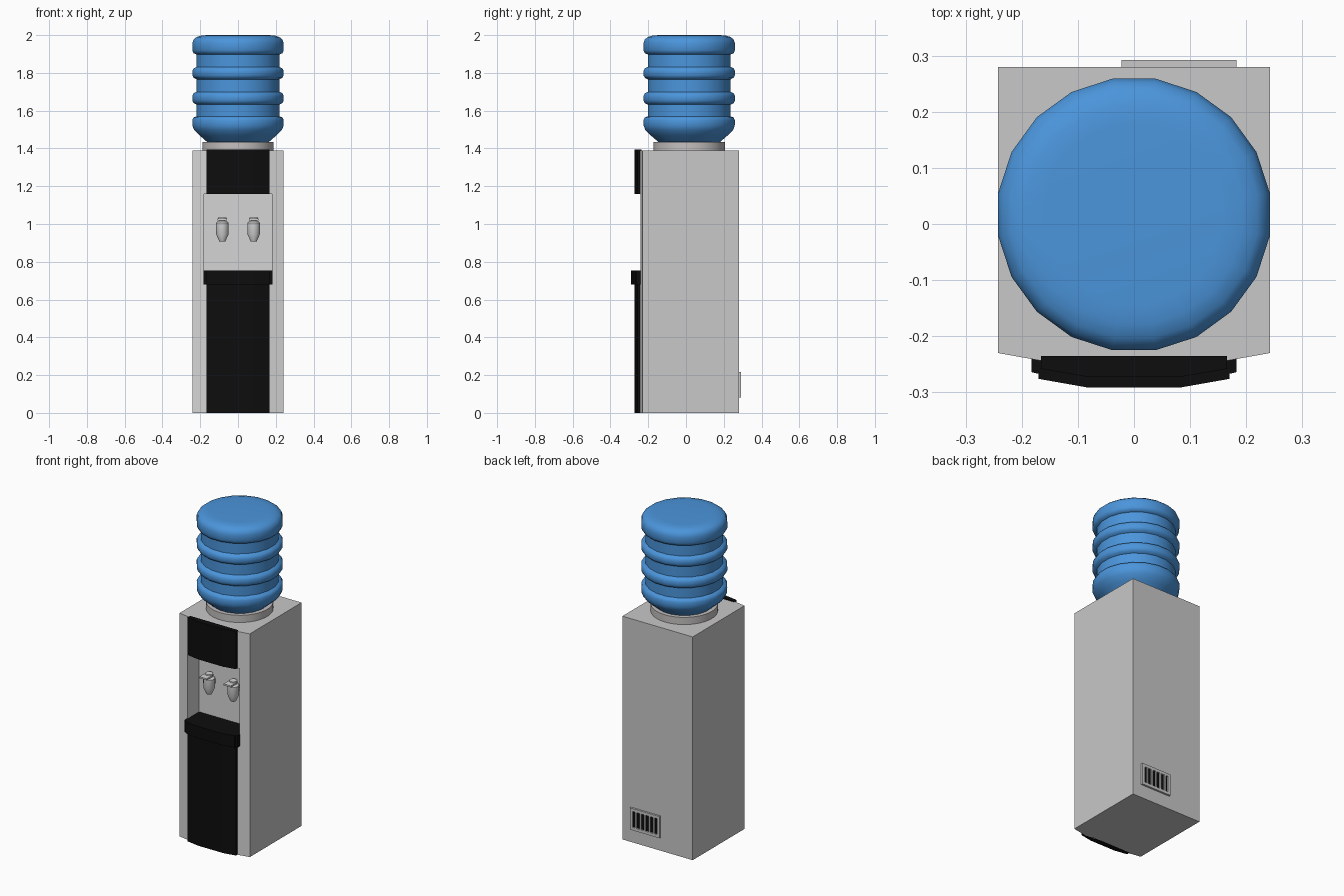
import bpy, bmesh, math
from mathutils import Matrix

cube = bpy.data.objects.get("Cube")
if cube:
    bpy.data.objects.remove(cube, do_unlink=True)


def material(name, r, g, b):
    m = bpy.data.materials.new(name)
    m.use_nodes = True
    m.diffuse_color = (r, g, b, 1)
    bsdf = next(n for n in m.node_tree.nodes if n.type == 'BSDF_PRINCIPLED')
    bsdf.inputs["Base Color"].default_value = (r, g, b, 1)
    return m


GREY = material("cabinet grey", 0.58, 0.58, 0.58)
LIGHT = material("niche light grey", 0.66, 0.66, 0.66)
COLLAR = material("collar grey", 0.56, 0.53, 0.53)
BLACK = material("black plastic", 0.004, 0.004, 0.004)
BLUE = material("bottle blue", 0.07, 0.30, 0.71)


def finish(name, bm, mat):
    bmesh.ops.recalc_face_normals(bm, faces=bm.faces)
    mesh = bpy.data.meshes.new(name)
    bm.to_mesh(mesh)
    bm.free()
    mesh.materials.append(mat)
    ob = bpy.data.objects.new(name, mesh)
    bpy.context.scene.collection.objects.link(ob)
    return ob


def box(name, x0, x1, y0, y1, z0, z1, mat):
    bm = bmesh.new()
    size = Matrix.Diagonal((x1 - x0, y1 - y0, z1 - z0, 1))
    centre = Matrix.Translation(((x0 + x1) / 2, (y0 + y1) / 2, (z0 + z1) / 2))
    bmesh.ops.create_cube(bm, size=1, matrix=centre @ size)
    return finish(name, bm, mat)


def prism(name, half, z0, z1, mat):
    """Upright prism from the right half of a plan outline, mirrored in x."""
    outline = half + [(-x, y) for x, y in reversed(half)]
    bm = bmesh.new()
    rings = [[bm.verts.new((x, y, z)) for x, y in outline] for z in (z0, z1)]
    bm.faces.new(rings[0])
    bm.faces.new(rings[1])
    n = len(outline)
    for i in range(n):
        j = (i + 1) % n
        bm.faces.new((rings[0][i], rings[0][j], rings[1][j], rings[1][i]))
    return finish(name, bm, mat)


def lathe(name, profile, x, y, sides, mat, angle=40):
    """Closed solid of revolution about an upright axis."""
    bm = bmesh.new()
    rings = []
    for r, z in profile:
        turn = [(i + 0.5) * math.tau / sides for i in range(sides)]
        rings.append([bm.verts.new((x + r * math.cos(a), y + r * math.sin(a), z)) for a in turn])
    for low, high in zip(rings, rings[1:]):
        for i in range(sides):
            j = (i + 1) % sides
            bm.faces.new((low[i], low[j], high[j], high[i]))
    bm.faces.new(rings[0])
    bm.faces.new(rings[-1])
    ob = finish(name, bm, mat)
    bpy.ops.object.select_all(action='DESELECT')
    ob.select_set(True)
    bpy.context.view_layer.objects.active = ob
    bpy.ops.object.shade_smooth_by_angle(angle=math.radians(angle))
    return ob


# Cabinet with a bowed front and a dispensing niche cut into it
NICHE_X, NICHE_BACK, NICHE_LOW, NICHE_TOP = 0.18, -0.125, 0.74, 1.16
cabinet = prism("cabinet", [(0.242, 0.28), (0.242, -0.23), (0.085, -0.258)], 0, 1.39, GREY)
cutter = box("niche_cutter", -NICHE_X, NICHE_X, -0.4, NICHE_BACK, NICHE_LOW, NICHE_TOP, LIGHT)
cutter.hide_render = True
cut = cabinet.modifiers.new("niche", 'BOOLEAN')
cut.operation = 'DIFFERENCE'
cut.solver = 'EXACT'
cut.object = cutter
bpy.context.view_layer.update()
carved = bpy.data.meshes.new_from_object(cabinet.evaluated_get(bpy.context.evaluated_depsgraph_get()))
cabinet.modifiers.clear()
cabinet.data = carved
bpy.data.objects.remove(cutter, do_unlink=True)

# Niche lining is lighter than the cabinet
carved.materials.clear()
carved.materials.append(GREY)
carved.materials.append(LIGHT)
for f in carved.polygons:
    c = f.center
    inside = abs(c.x) < NICHE_X + 0.001 and c.y > -0.25 and c.y < NICHE_BACK + 0.001
    f.material_index = int(inside and NICHE_LOW - 0.001 < c.z < NICHE_TOP + 0.001)

# Black front panels and drip tray
panel = [(0.166, -0.235), (0.166, -0.258), (0.085, -0.272)]
prism("lower_panel", panel, 0, 0.70, BLACK)
prism("upper_panel", panel, NICHE_TOP, 1.395, BLACK)
tray = [(0.183, -0.235), (0.183, -0.264), (0.17, -0.267), (0.17, -0.276), (0.085, -0.291)]
prism("drip_tray", tray, 0.68, 0.753, BLACK)
box("niche_floor", -NICHE_X, NICHE_X, -0.245, NICHE_BACK, NICHE_LOW, 0.752, BLACK)

# Two taps with forward levers
TAP_Y = -0.165
for side, x in (("right", -0.083), ("left", 0.083)):
    lathe(side + "_tap", [(0.016, 0.907), (0.033, 0.945), (0.034, 1.005), (0.026, 1.014),
                          (0.015, 1.016), (0.015, 1.022), (0.024, 1.024), (0.022, 1.034)],
          x, TAP_Y, 16, LIGHT)
    box(side + "_tap_lever", x - 0.025, x + 0.025, TAP_Y - 0.06, TAP_Y, 1.018, 1.028, LIGHT)
    box(side + "_tap_mount", x - 0.015, x + 0.015, TAP_Y, NICHE_BACK + 0.005, 0.96, 0.99, LIGHT)

# Collar and ribbed bottle
AXIS_Y = 0.017
lathe("bottle_collar", [(0.19, 1.385), (0.19, 1.435)], 0, AXIS_Y, 32, COLLAR)


def rib(z0, z1):
    h = z1 - z0
    return [(0.222, z0), (0.238, z0 + 0.12 * h), (0.245, z0 + 0.32 * h),
            (0.245, z0 + 0.68 * h), (0.238, z0 + 0.88 * h), (0.222, z1)]


base = [(0.16, 1.43), (0.172, 1.44), (0.205, 1.468), (0.235, 1.497), (0.244, 1.52),
        (0.245, 1.55), (0.238, 1.564), (0.222, 1.57)]
crown = [(0.222, 1.898), (0.238, 1.904), (0.245, 1.92), (0.245, 1.957), (0.238, 1.977),
         (0.222, 1.99), (0.195, 1.998), (0.16, 2.0)]
lathe("water_bottle", base + rib(1.632, 1.70) + rib(1.766, 1.832) + crown, 0, AXIS_Y, 20, BLUE, 50)

# Rear vent: backing plate, frame rails and upright bars
X0, X1, Z0, Z1, EDGE, SLOTS = -0.022, 0.183, 0.082, 0.217, 0.018, 6
box("vent_slots", X0 + 0.005, X1 - 0.005, 0.275, 0.284, Z0 + 0.005, Z1 - 0.005, BLACK)
box("vent_bottom_rail", X0, X1, 0.275, 0.292, Z0, Z0 + EDGE, GREY)
box("vent_top_rail", X0, X1, 0.275, 0.292, Z1 - EDGE, Z1, GREY)
pitch = (X1 - X0 - EDGE) / SLOTS
for i in range(SLOTS + 1):
    c = X0 + EDGE / 2 + i * pitch
    w = EDGE / 2 if i in (0, SLOTS) else 0.005
    box("vent_bar_%d" % (i + 1), c - w, c + w, 0.275, 0.292, Z0 + EDGE, Z1 - EDGE, GREY)
